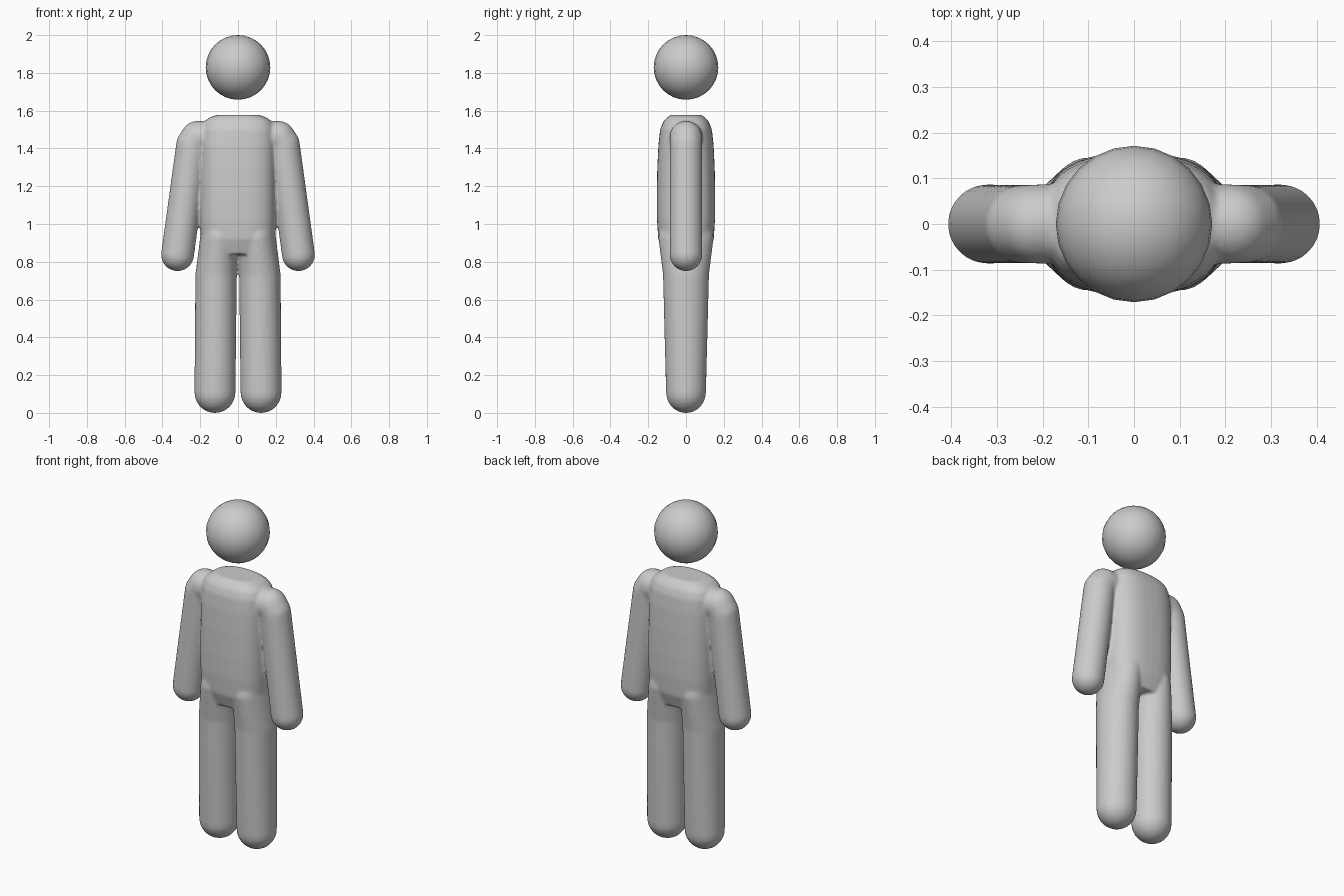
import bpy, bmesh, math
from mathutils import Vector

if "Cube" in bpy.data.objects:
    bpy.data.objects.remove(bpy.data.objects["Cube"])


def blob(bm, balls):
    """Chain of rounded segments; each ball is (x, z, radius_x, radius_y)."""
    for pair in zip(balls, balls[1:]):
        verts = []
        for x, z, rx, ry in pair:
            for i in range(13):
                a = math.pi * i / 12
                n = 1 if i in (0, 12) else 24
                for k in range(n):
                    t = 2 * math.pi * k / 24
                    verts.append(bm.verts.new((x + rx * math.sin(a) * math.cos(t),
                                               ry * math.sin(a) * math.sin(t),
                                               z + rx * math.cos(a))))
        res = bmesh.ops.convex_hull(bm, input=verts)
        junk = {v for v in res["geom_interior"] + res["geom_unused"]
                if isinstance(v, bmesh.types.BMVert)}
        bmesh.ops.delete(bm, geom=list(junk), context='VERTS')


def loft(bm, sections, n=40, power=2.7):
    """Superellipse rings (z, half_x, half_y) skinned and capped."""
    rings = []
    for z, hx, hy in sections:
        ring = []
        for k in range(n):
            c, s = math.cos(2 * math.pi * k / n), math.sin(2 * math.pi * k / n)
            ring.append(bm.verts.new((hx * math.copysign(abs(c) ** (2 / power), c),
                                      hy * math.copysign(abs(s) ** (2 / power), s), z)))
        rings.append(ring)
    for a, b in zip(rings, rings[1:]):
        for k in range(n):
            j = (k + 1) % n
            bm.faces.new((a[k], a[j], b[j], b[k]))
    bm.faces.new(rings[0][::-1])
    bm.faces.new(rings[-1])


# Body: torso, arms and legs fused into one soft skin
bm = bmesh.new()
loft(bm, [(.84, .17, .12), (.92, .195, .147), (1.03, .2, .154), (1.15, .2, .155),
          (1.3, .2, .152), (1.42, .2, .146), (1.5, .195, .137), (1.54, .18, .122),
          (1.565, .15, .1), (1.578, .11, .08)])
for s in (-1, 1):
    blob(bm, [(s * .1, 1.455, .088, .088), (s * .215, 1.458, .088, .087),
              (s * .241, 1.42, .087, .086), (s * .32, .838, .088, .087)])
    blob(bm, [(s * .122, .108, .109, .106), (s * .116, .73, .110, .122),
              (s * .1, .93, .1, .147)])
mesh = bpy.data.meshes.new("body")
bm.to_mesh(mesh)
bm.free()
body = bpy.data.objects.new("body", mesh)
bpy.context.collection.objects.link(body)
remesh = body.modifiers.new("fuse", 'REMESH')
remesh.mode = 'VOXEL'
remesh.voxel_size = 0.008
remesh.use_smooth_shade = True
soften = body.modifiers.new("soften", 'SMOOTH')
soften.factor = 0.5
soften.iterations = 8

# Floating round head
bpy.ops.mesh.primitive_uv_sphere_add(segments=24, ring_count=16, radius=.171,
                                     location=(0, 0, 1.829))
head = bpy.context.object
head.name = "head"
bpy.ops.object.shade_smooth()
